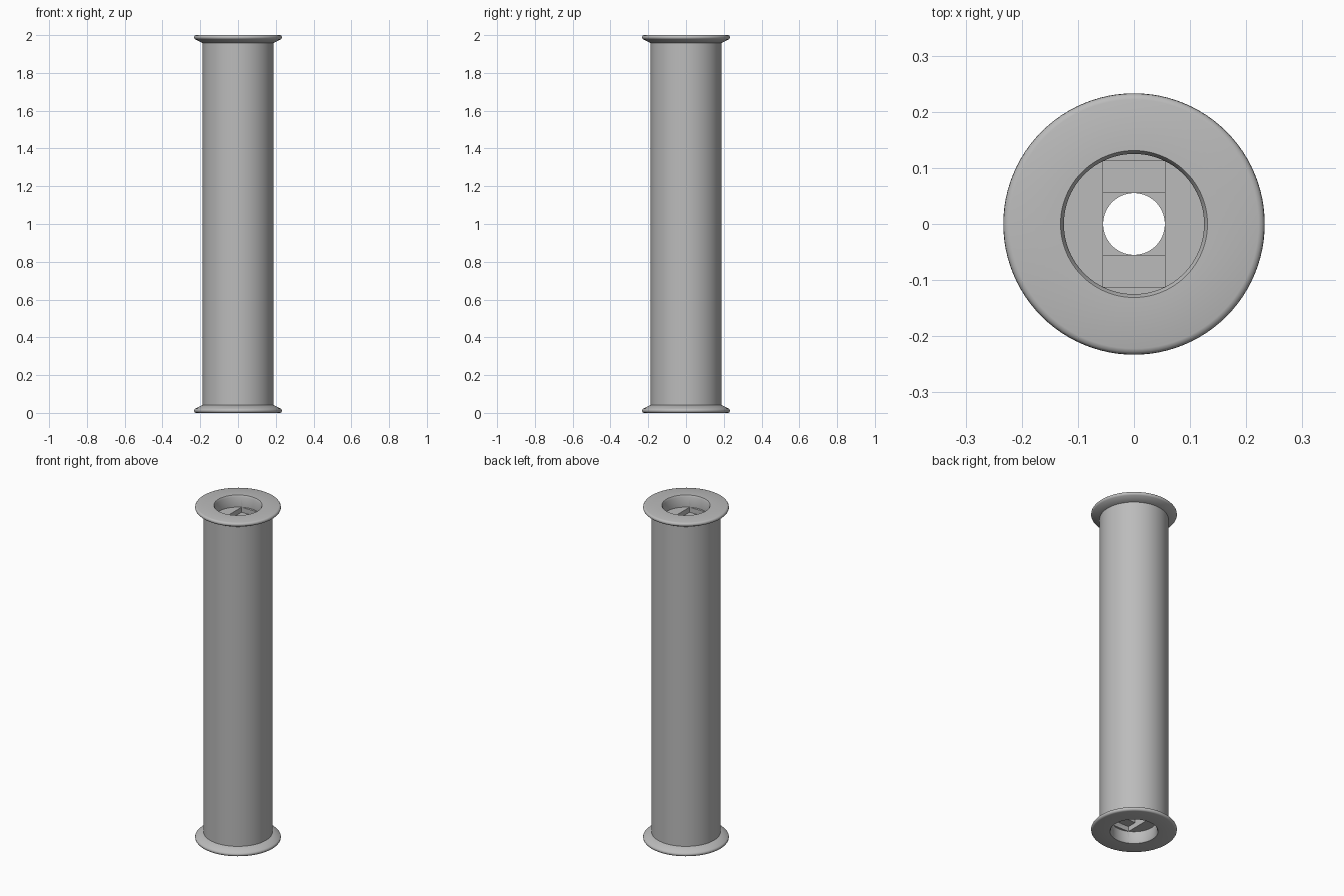
import bpy, bmesh, math
from mathutils import Matrix, Vector

cube = bpy.data.objects.get("Cube")
if cube:
    bpy.data.objects.remove(cube, do_unlink=True)

grey = bpy.data.materials.new("light grey")
grey.use_nodes = True
color = (0.5, 0.5, 0.5, 1)
grey.diffuse_color = color
grey.node_tree.nodes["Principled BSDF"].inputs["Base Color"].default_value = color

HEIGHT, MID = 2.0, 1.0
BORE, POCKET, BODY, RIM = 0.055, 0.125, 0.187, 0.233
FLOOR = 1.93


def make_object(name, bm):
    bmesh.ops.recalc_face_normals(bm, faces=bm.faces)
    mesh = bpy.data.meshes.new(name)
    bm.to_mesh(mesh)
    bm.free()
    mesh.materials.append(grey)
    ob = bpy.data.objects.new(name, mesh)
    bpy.context.collection.objects.link(ob)
    return ob


def lathe(name, profile, steps=96):
    """Revolve a closed (radius, height) outline around z."""
    bm = bmesh.new()
    verts = [bm.verts.new((r, 0, z)) for r, z in profile]
    edges = [bm.edges.new((a, b)) for a, b in zip(verts, verts[1:] + verts[:1])]
    bmesh.ops.spin(bm, geom=verts + edges, cent=(0, 0, 0), axis=(0, 0, 1),
                   angle=math.tau, steps=steps, use_merge=True)
    bmesh.ops.remove_doubles(bm, verts=bm.verts, dist=1e-5)
    return make_object(name, bm)


def box(name, size, z):
    bm = bmesh.new()
    bmesh.ops.create_cube(bm, size=1, matrix=Matrix.Translation((0, 0, z)) @ Matrix.Diagonal((*size, 1)))
    ob = make_object(name, bm)
    ob.hide_render = True
    ob.hide_set(True)
    return ob


def cut(ob, cutter):
    mod = ob.modifiers.new(cutter.name, "BOOLEAN")
    mod.operation, mod.solver, mod.object = "DIFFERENCE", "EXACT", cutter
    bpy.context.view_layer.objects.active = ob
    bpy.ops.object.modifier_apply(modifier=mod.name)
    bpy.data.objects.remove(cutter, do_unlink=True)


# Upper half of the outline: bore, pocket, chamfer, rounded flange, body
upper = [(BORE, FLOOR), (POCKET, FLOOR), (POCKET, 1.99), (0.131, HEIGHT),
         (0.222, HEIGHT), (0.228, 1.998), (0.232, 1.993), (RIM, 1.987),
         (0.231, 1.982), (0.227, 1.978), (0.188, 1.958), (BODY, 1.958)]
lower = [(r, HEIGHT - z) for r, z in reversed(upper)]
spool = lathe("spool", upper + lower)

# Cross slot and square seat sunk into each pocket floor
slot_half = math.sqrt(POCKET ** 2 - BORE ** 2)
for side in (1, -1):
    for name, length, depth in (("slot_cutter", 2 * slot_half, 0.03),
                                ("seat_cutter", 2 * BORE, 0.06)):
        cut(spool, box(name, (2 * BORE, length, 2 * depth), MID + side * (FLOOR - MID)))

bpy.ops.object.select_all(action="DESELECT")
spool.select_set(True)
bpy.context.view_layer.objects.active = spool
bpy.ops.object.shade_smooth_by_angle(angle=math.radians(35))
